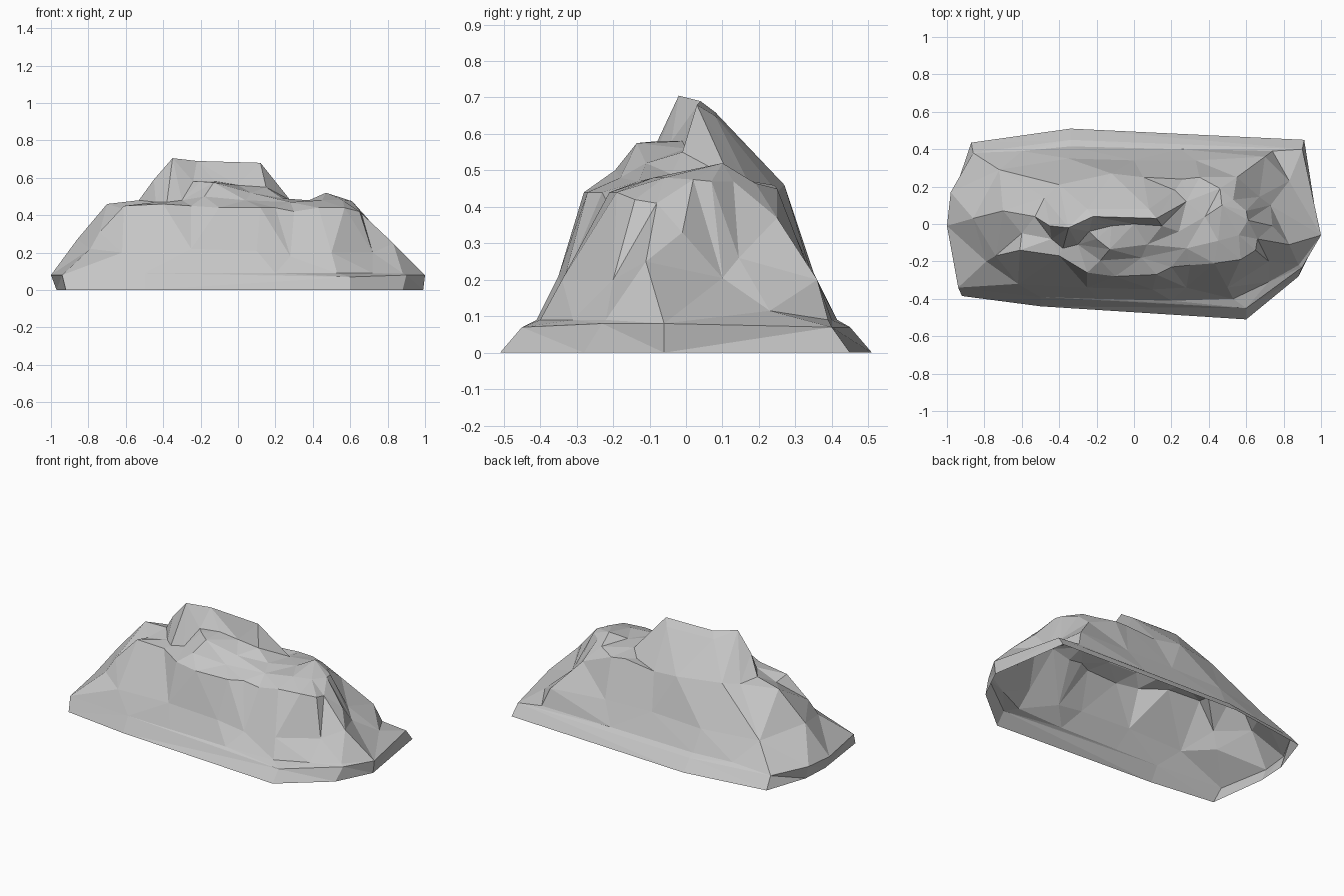
import bpy
import bmesh
from mathutils import Vector
from mathutils.geometry import delaunay_2d_cdt

default_cube = bpy.data.objects.get("Cube")
if default_cube:
    bpy.data.objects.remove(default_cube, do_unlink=True)

UNIT = 0.01  # contour points are written in hundredths

# Ground outline and the lip just above it, matching point for point
ground_outline = [(-92, -38.5), (-50, -44), (60, -51), (88, -28), (99, -6),
                  (91, 45), (-34, 51), (-87, 43.5), (-96, 17), (-97, -1)]
foot_lip = [(-94, -34, 8), (-50, -39, 9), (60, -45, 7), (90, -23, 8), (100, -6, 8),
            (90, 40, 7), (-34, 45, 7), (-86, 38, 7), (-98, 17, 8), (-100, -1, 8)]

# Narrow ledges where the slopes meet the lip
front_foot = [(-20, -40, 9), (20, -41, 9), (53, -40, 9), (72, -31, 9), (88, -22, 9)]
back_foot = [(74, 39, 9), (25, 40, 9), (-34, 41.5, 9), (-60, 39, 9)]

# Break in the slope half way up, with gullies
middle_slope = [(-62, -32, 20), (-25, -34, 22), (10, -35, 21), (28, -34, 18),
                (50, -34, 20), (72, -20, 20), (83, -11, 25), (73, 10, 20.5),
                (83, 23, 11.5), (70, 36, 20), (33, 34, 22), (0, 34, 23),
                (-35, 35, 22), (-72, 29, 22), (-86, 3, 27), (-79, -20, 22)]
left_spur = [(-74, -17, 31)]
right_shoulder = [(74, -1, 33)]
right_spur = [(67, 14.5, 26)]
back_spur = [(55, 25, 37)]

# Edge of the upper plateau
plateau_rim = [(-70, 7, 46), (-60, -5, 43), (-61, -14, 45), (-40, -17, 46),
               (-25, -26, 45), (-10, -28, 44), (12, -27, 44), (20, -23, 44),
               (30, -22, 42), (43, -21, 44), (57, -19, 44), (65, -14, 42),
               (66, -8, 41), (61, 2, 47.5), (60, 7, 47), (53, 13, 47),
               (46, 19, 46.5), (35, 25, 45), (26, 24, 46), (22, 18, 45),
               (5, 25, 44), (-12, 27, 46), (-40, 21, 47), (-48, 14, 46)]

# Summit ridge, the ledge below its cliff, and the lower hump beside it
summit_ridge = [(-45, -1, 59), (-35, -2, 70.5), (-22, 4, 69), (12, 3, 68)]
summit_back = [(-25, 8, 66), (8, 8, 65)]
cliff_ledge = [(-24, -4, 58), (-20, -8, 58), (-12, -1, 58), (0, 0, 56), (15, -1, 55)]
front_shelf = [(-53, 4, 48), (-44, -8, 47), (-38, -13, 47), (-30, -11, 48),
               (-13, -13.5, 57.5), (7, -11, 52), (24, -4, 49)]
shelf_toe = [(-18, -19.5, 50), (4, -18, 48), (28, -13, 47), (45, -9, 48), (56, -6, 48)]
side_hump = [(28, 12, 48), (38, 4, 48), (47, 10, 52)]


def survey(lines):
    """Collect contour points and the edges that join them."""
    points, edges = [], []
    for line, closed in lines:
        start, count = len(points), len(line)
        points += [Vector(p) * UNIT for p in line]
        edges += [(start + i, start + i + 1) for i in range(count - 1)]
        if closed:
            edges.append((start + count - 1, start))
    return points, edges


def build_terrain(name, lines, outline, material):
    """Triangulate the contours and add the skirt down to the ground."""
    points, edges = survey(lines)
    flat, _, faces, origins, _, _ = delaunay_2d_cdt(
        [p.xy for p in points], edges, [], 0, 0.00001)
    bm = bmesh.new()
    lookup = {}
    for place, source in zip(flat, origins):
        if source:
            height = points[source[0]].z
        else:
            height = min(points, key=lambda p: (p.xy - place).length).z
        vert = bm.verts.new((place.x, place.y, height))
        for index in source:
            lookup[index] = vert
    bm.verts.ensure_lookup_table()
    for face in faces:
        bm.faces.new([bm.verts[i] for i in face])

    # Skirt: the first contour is the lip, so it pairs with the outline
    ground = [bm.verts.new((x * UNIT, y * UNIT, 0)) for x, y in outline]
    count = len(ground)
    for i in range(count):
        j = (i + 1) % count
        bm.faces.new((ground[i], ground[j], lookup[j], lookup[i]))

    bmesh.ops.triangulate(bm, faces=bm.faces[:])
    bmesh.ops.recalc_face_normals(bm, faces=bm.faces[:])
    if sum(f.normal.z * f.calc_area() for f in bm.faces) < 0:
        bmesh.ops.reverse_faces(bm, faces=bm.faces[:])
    mesh = bpy.data.meshes.new(name)
    bm.to_mesh(mesh)
    bm.free()
    mesh.materials.append(material)
    rock = bpy.data.objects.new(name, mesh)
    bpy.context.collection.objects.link(rock)


# Plain grey stone
stone = bpy.data.materials.new("grey_stone")
stone.use_nodes = True
grey = (0.56, 0.56, 0.56, 1)
stone.diffuse_color = grey
shader = next(n for n in stone.node_tree.nodes if n.type == 'BSDF_PRINCIPLED')
shader.inputs["Base Color"].default_value = grey
shader.inputs["Roughness"].default_value = 0.9

# Rocky hill, open underneath
closed_lines = [foot_lip, middle_slope, plateau_rim]
open_lines = [front_foot, back_foot, left_spur, right_shoulder, right_spur, back_spur,
              summit_ridge, summit_back, cliff_ledge, front_shelf, shelf_toe, side_hump]
build_terrain("rocky_hill",
              [(line, True) for line in closed_lines] + [(line, False) for line in open_lines],
              ground_outline, stone)
